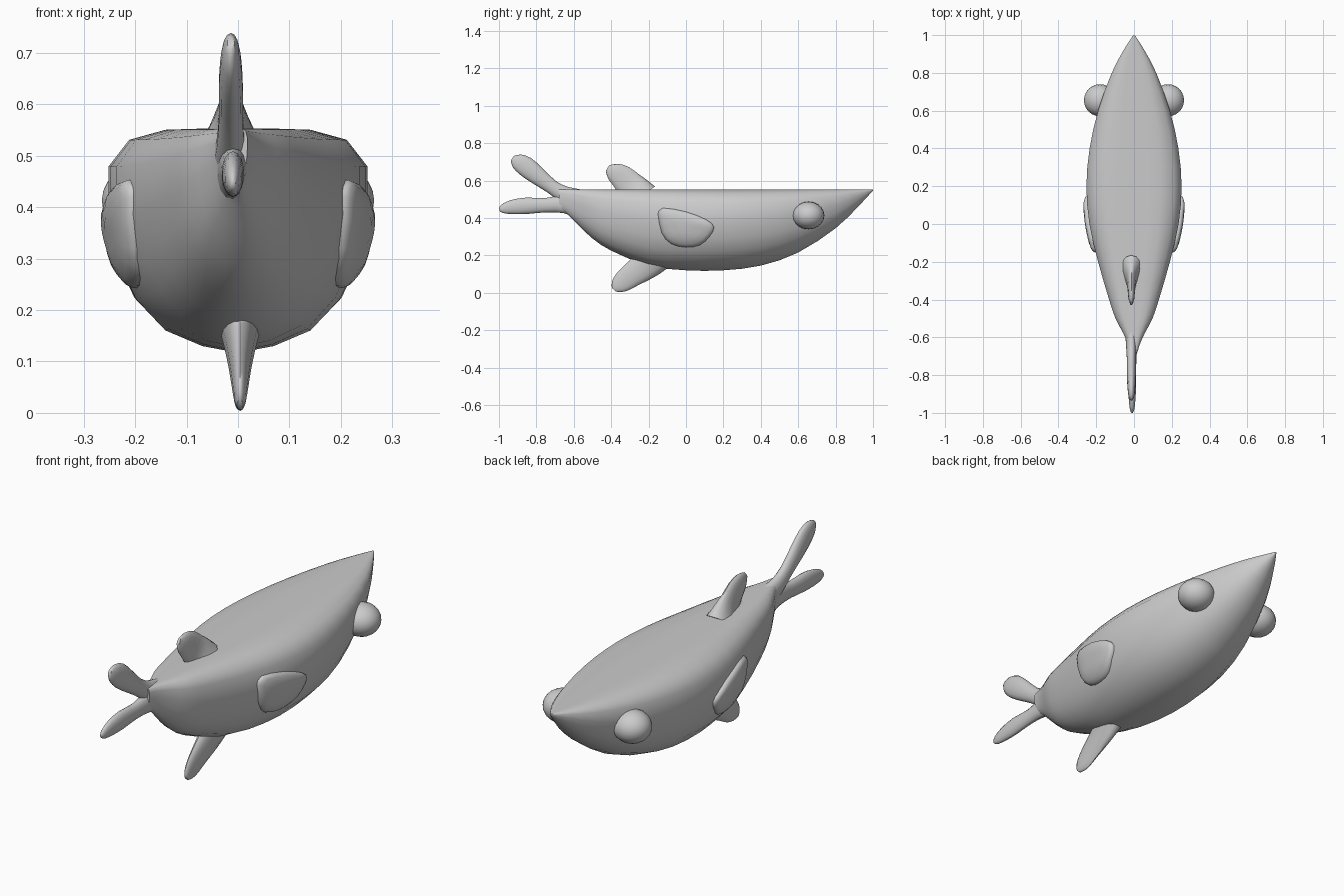
import bpy, bmesh, math
from mathutils import Vector

if "Cube" in bpy.data.objects:
    bpy.data.objects.remove(bpy.data.objects["Cube"])

grey = bpy.data.materials.new("fish grey")
grey.diffuse_color = (0.6, 0.6, 0.6, 1)
grey.use_nodes = True
grey.node_tree.nodes["Principled BSDF"].inputs["Base Color"].default_value = grey.diffuse_color


def make_object(name, bm, angle=60):
    bmesh.ops.recalc_face_normals(bm, faces=bm.faces[:])
    mesh = bpy.data.meshes.new(name)
    bm.to_mesh(mesh)
    bm.free()
    mesh.materials.append(grey)
    ob = bpy.data.objects.new(name, mesh)
    bpy.context.collection.objects.link(ob)
    bpy.ops.object.select_all(action='DESELECT')
    bpy.context.view_layer.objects.active = ob
    ob.select_set(True)
    bpy.ops.object.shade_smooth_by_angle(angle=math.radians(angle))
    return ob


def loft(name, rings):
    """Skin a list of equal-length rings and cap both ends."""
    bm = bmesh.new()
    rows = [[bm.verts.new(p) for p in ring] for ring in rings]
    n = len(rows[0])
    for a, b in zip(rows, rows[1:]):
        for i in range(n):
            j = (i + 1) % n
            bm.faces.new((a[i], a[j], b[j], b[i]))
    bm.faces.new(rows[0])
    bm.faces.new(rows[-1])
    return make_object(name, bm)


def smooth_rows(rows, steps=2):
    """Catmull-Rom resampling of table rows."""
    out = []
    for k in range(len(rows) - 1):
        quad = zip(rows[max(k - 1, 0)], rows[k], rows[k + 1], rows[min(k + 2, len(rows) - 1)])
        quad = list(quad)
        for s in range(steps):
            t = s / steps
            out.append([0.5 * (2 * b + (c - a) * t + (2 * a - 5 * b + 4 * c - d) * t * t
                               + (3 * b - a - 3 * c + d) * t ** 3) for a, b, c, d in quad])
    return out + [list(rows[-1])]


# Body: y, half width, bottom z, under a flat back
TOP = 0.553
stations = [(-.68, .018, .45), (-.64, .03, .425), (-.58, .056, .365), (-.5, .098, .29),
            (-.4, .132, .225), (-.2, .19, .145), (0, .236, .12), (.2, .252, .12),
            (.4, .235, .145), (.6, .19, .215), (.8, .118, .345), (.92, .055, .46),
            (.985, .014, .53), (1, .003, .547)]
half = [(0, 1), (.3, 1), (.56, .995), (.84, .95), (1, .83), (1, .6), (.93, .4),
        (.8, .24), (.57, .1), (.28, .03), (0, 0)]
section = half + [(-x, z) for x, z in half[-2:0:-1]]
body_rows = smooth_rows(stations)
loft("body", [[(x * w, y, lo + z * (TOP - lo)) for x, z in section]
              for y, w, lo in body_rows])


def interp(pairs, v):
    for (a, fa), (b, fb) in zip(pairs, pairs[1:]):
        if a <= v <= b:
            return fa + (fb - fa) * (v - a) / (b - a)
    return pairs[-1][1]


def body_x(y, z):
    """Half width of the body side at y, z."""
    w = interp([(r[0], r[1]) for r in body_rows], y)
    lo = interp([(r[0], r[2]) for r in body_rows], y)
    return w * interp([(q, x) for x, q in reversed(half)], (z - lo) / (TOP - lo))


# Thin fins: spine rows of y, z, half breadth, half thickness
def fin(name, spine, x0):
    rows = smooth_rows(spine)
    rings = []
    for k, (y, z, b, t) in enumerate(rows):
        p, q = rows[max(k - 1, 0)], rows[min(k + 1, len(rows) - 1)]
        d = Vector((q[0] - p[0], q[1] - p[1])).normalized()
        ring = []
        for i in range(14):
            a = math.tau * i / 14
            c = b * math.cos(a)
            ring.append((x0 + t * math.sin(a), y - d.y * c, z + d.x * c))
        rings.append(ring)
    loft(name, rings)


fin("upper_tail_fin", [(-.55, .49, .06, .035), (-.65, .525, .045, .028), (-.72, .568, .038, .024),
                       (-.8, .63, .049, .024), (-.86, .677, .053, .021), (-.905, .705, .04, .016),
                       (-.928, .72, .014, .007)], -.014)
fin("lower_tail_fin", [(-.55, .46, .068, .035), (-.65, .475, .05, .028), (-.75, .468, .038, .022),
                       (-.85, .465, .044, .022), (-.93, .458, .038, .018), (-.98, .449, .024, .012),
                       (-.998, .445, .008, .005)], -.01)
fin("dorsal_fin", [(-.25, .515, .1, .06), (-.27, .545, .085, .042), (-.3, .575, .076, .027),
                   (-.345, .62, .066, .02), (-.39, .648, .048, .016), (-.42, .666, .018, .007)], -.014)
fin("belly_fin", [(-.17, .2, .1, .05), (-.2, .165, .088, .038), (-.24, .13, .075, .029),
                  (-.29, .095, .065, .022), (-.34, .057, .055, .016), (-.37, .032, .038, .012),
                  (-.386, .016, .014, .006)], .004)

# Side fins: padded leaf shapes hugging the body
outline = smooth_rows([(-.15, .42), (-.125, .453), (0, .433), (.11, .39), (.15, .35), (.125, .3),
                       (.075, .255), (0, .243), (-.08, .262), (-.13, .32), (-.15, .42)])[:-1]
for side, label in ((1, "right"), (-1, "left")):
    bm = bmesh.new()
    rows = []
    for s, lift in ((1, -.02), (1, .006), (.96, .014), (.85, .02), (.6, .024), (.3, .025)):
        row = []
        for y, z in outline:
            yy, zz = -.01 + (y + .01) * s, .35 + (z - .35) * s
            row.append(bm.verts.new((side * (body_x(yy, zz) + lift), yy, zz)))
        rows.append(row)
    n = len(outline)
    for a, b in zip(rows, rows[1:]):
        for i in range(n):
            j = (i + 1) % n
            bm.faces.new((a[i], a[j], b[j], b[i]))
    bm.faces.new(rows[0])
    bm.faces.new(rows[-1])
    make_object(label + "_side_fin", bm)

    # Bulging eye
    bm = bmesh.new()
    bmesh.ops.create_uvsphere(bm, u_segments=20, v_segments=12, radius=1)
    for v in bm.verts:
        v.co = Vector((side * (.18 + .085 * v.co.z), .655 + .085 * v.co.x, .413 + .074 * v.co.y))
    make_object(label + "_eye", bm)
